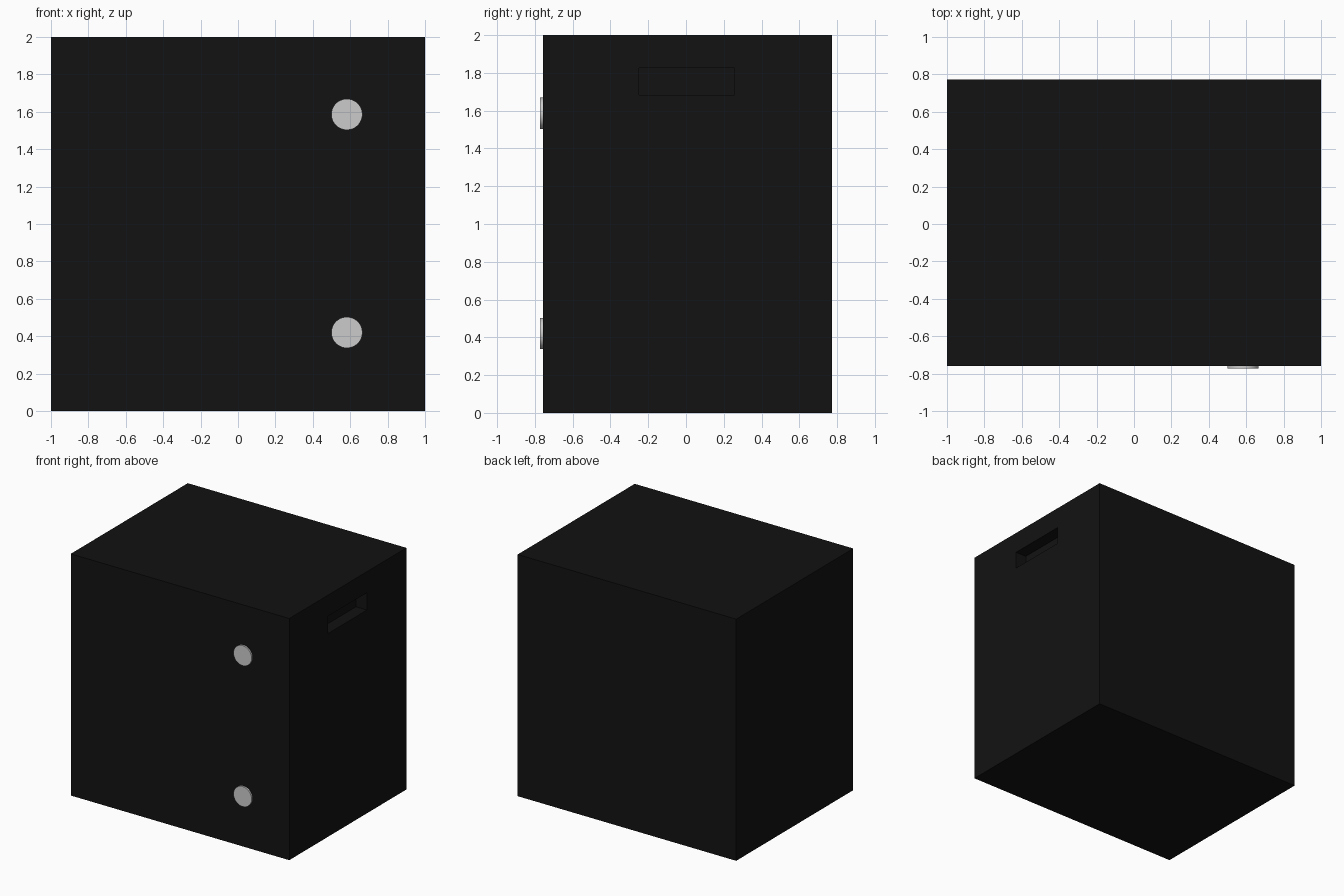
import bpy, math

if "Cube" in bpy.data.objects:
    bpy.data.objects.remove(bpy.data.objects["Cube"])

black = bpy.data.materials.new("black_paint")
black.diffuse_color = (0.006, 0.006, 0.006, 1)
black.use_nodes = True
black.node_tree.nodes["Principled BSDF"].inputs["Base Color"].default_value = black.diffuse_color


def box(name, x, y, z):
    """Box from (min, max) ranges on each axis."""
    size = [r[1] - r[0] for r in (x, y, z)]
    mid = [(r[0] + r[1]) / 2 for r in (x, y, z)]
    bpy.ops.mesh.primitive_cube_add(size=1, location=mid)
    ob = bpy.context.object
    ob.name = name
    ob.scale = size
    bpy.ops.object.transform_apply(location=False, rotation=False, scale=True)
    ob.data.materials.append(black)
    return ob


# Cabinet body
FRONT = -0.758
body = box("cabinet_body", (-1, 1), (FRONT, 0.772), (0, 2))

# Handle recess in the right side
cutter = box("handle_cutter", (0.9, 1.1), (-0.25, 0.257), (1.682, 1.825))
cutter.hide_render = True
cutter.hide_set(True)
recess = body.modifiers.new("handle_recess", 'BOOLEAN')
recess.operation = 'DIFFERENCE'
recess.solver = 'EXACT'
recess.object = cutter

# Round discs on the front, one above the other
for name, z in (("lower_disc", 0.42), ("upper_disc", 1.586)):
    bpy.ops.mesh.primitive_cylinder_add(
        vertices=48, radius=0.083, depth=0.014,
        location=(0.582, FRONT - 0.007, z), rotation=(math.pi / 2, 0, 0))
    bpy.context.object.name = name
    bpy.ops.object.shade_smooth_by_angle(angle=math.radians(40))
